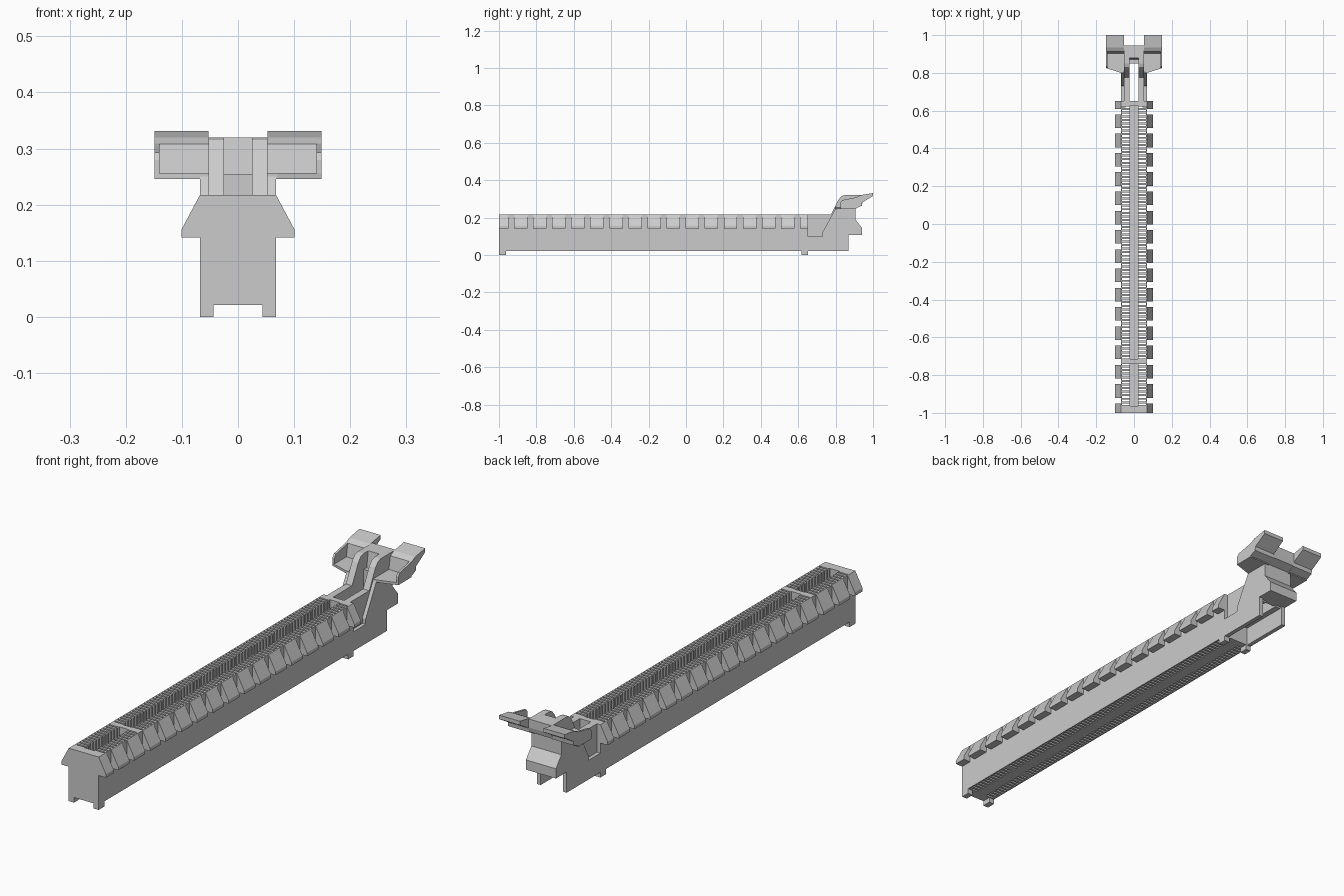
import bpy, bmesh

if "Cube" in bpy.data.objects:
    bpy.data.objects.remove(bpy.data.objects["Cube"])


def finish(name, bm):
    bmesh.ops.recalc_face_normals(bm, faces=bm.faces[:])
    me = bpy.data.meshes.new(name)
    bm.to_mesh(me)
    bm.free()
    ob = bpy.data.objects.new(name, me)
    bpy.context.collection.objects.link(ob)
    return ob


def add_prism(bm, pts, a, b, place):
    """Closed prism: 2D outline placed at depth a and depth b."""
    lo = [bm.verts.new(place(p, a)) for p in pts]
    hi = [bm.verts.new(place(p, b)) for p in pts]
    bm.faces.new(lo)
    bm.faces.new(hi[::-1])
    n = len(pts)
    for i in range(n):
        j = (i + 1) % n
        bm.faces.new((lo[i], hi[i], hi[j], lo[j]))


along_x = lambda p, d: (d, p[0], p[1])    # outline in y, z
along_y = lambda p, d: (p[0], d, p[1])    # outline in x, z
along_z = lambda p, d: (p[0], p[1], d)    # outline in x, y


def add_box(bm, x0, x1, y0, y1, z0, z1):
    add_prism(bm, [(x0, y0), (x1, y0), (x1, y1), (x0, y1)], z0, z1, along_z)


def mirror(ob):
    ob.modifiers.new("mirror", 'MIRROR').use_mirror_merge = False
    return ob


W, BOT, TOP = 0.068, 0.021, 0.217
Y0, Y1 = -1.0, 0.652
SLOT0, SLOT1 = -0.963, 0.627

# long side walls
bm = bmesh.new()
add_box(bm, 0.063, W, SLOT0, SLOT1, BOT, TOP)
mirror(finish("side_wall", bm))

# solid ends of the housing
bm = bmesh.new()
add_box(bm, -W, W, Y0, SLOT0, BOT, TOP)
add_box(bm, -W, W, SLOT1, Y1, BOT, TOP)
finish("end_blocks", bm)

# corner feet
bm = bmesh.new()
for y0, y1 in ((Y0, SLOT0), (0.617, Y1)):
    add_box(bm, 0.044, W, y0, y1, 0, BOT)
mirror(finish("feet", bm))

# floor and key of the card slot
bm = bmesh.new()
add_box(bm, -0.024, 0.024, SLOT0, SLOT1, BOT, 0.07)
add_box(bm, -0.024, 0.024, -0.738, -0.715, 0.07, TOP)
finish("slot_floor_and_key", bm)

# ribs between the contact cavities, with one wide rib at the key
bm = bmesh.new()
PITCH = (SLOT1 - SLOT0) / 84
for i in range(85):
    y = SLOT0 + i * PITCH
    add_box(bm, 0.022, 0.063, max(y - 0.0052, SLOT0), min(y + 0.0052, SLOT1), BOT, TOP)
add_box(bm, 0.022, 0.063, -0.738, -0.715, BOT, TOP)
mirror(finish("contact_ribs", bm))

# wedge tabs along both sides
bm = bmesh.new()
wedge = [(W, TOP), (0.101, 0.155), (0.101, 0.141), (W, 0.141)]
gaps = [-0.95 + 0.102 * k for k in range(16)]
for y0, y1 in zip([Y0] + [g + 0.03 for g in gaps], gaps + [Y1]):
    add_prism(bm, wedge, y0, y1, along_y)
mirror(finish("side_tabs", bm))

# latch bracket side plates
bm = bmesh.new()
plate = [(Y1, BOT), (0.87, BOT), (0.87, 0.106), (0.94, 0.106), (0.94, 0.146),
         (0.905, 0.19), (0.905, 0.25), (0.80, 0.25), (0.73, 0.122),
         (0.73, 0.10), (Y1, 0.10)]
add_prism(bm, plate, 0.05, W, along_x)
mirror(finish("latch_side_plates", bm))

# latch arms rising to the thumb bar
bm = bmesh.new()
arm = [(Y1, 0.10), (0.86, 0.10), (0.905, 0.25), (0.94, 0.265), (0.945, 0.285),
       (0.945, 0.32), (0.85, 0.32), (0.832, 0.315), (0.815, 0.295),
       (0.775, TOP), (Y1, TOP)]
add_prism(bm, arm, 0.025, 0.053, along_x)
mirror(finish("latch_arms", bm))

# back of the latch, with its lower lip
bm = bmesh.new()
back = [(0.85, 0.106), (0.94, 0.106), (0.94, 0.146), (0.905, 0.19), (0.905, 0.25),
        (0.94, 0.265), (0.945, 0.285), (0.945, 0.32), (0.88, 0.32),
        (0.87, 0.255), (0.85, 0.255)]
add_prism(bm, back, -0.05, 0.05, along_x)
finish("latch_back", bm)

# finger wings: floor, outer wall and sloping rear tab
bm = bmesh.new()
floor = [(0.05, 0.80), (0.07, 0.80), (0.149, 0.826), (0.149, 0.91), (0.05, 0.91)]
add_prism(bm, floor, 0.246, 0.256, along_z)
rim = [(0.826, 0.246), (0.91, 0.246), (0.92, 0.31), (0.835, 0.293), (0.826, 0.28)]
add_prism(bm, rim, 0.14, 0.149, along_x)
tab = [(0.90, 0.246), (0.94, 0.263), (0.942, 0.28), (1.0, 0.315), (1.0, 0.331),
       (0.935, 0.32), (0.912, 0.308)]
add_prism(bm, tab, 0.053, 0.149, along_x)
mirror(finish("latch_wings", bm))
